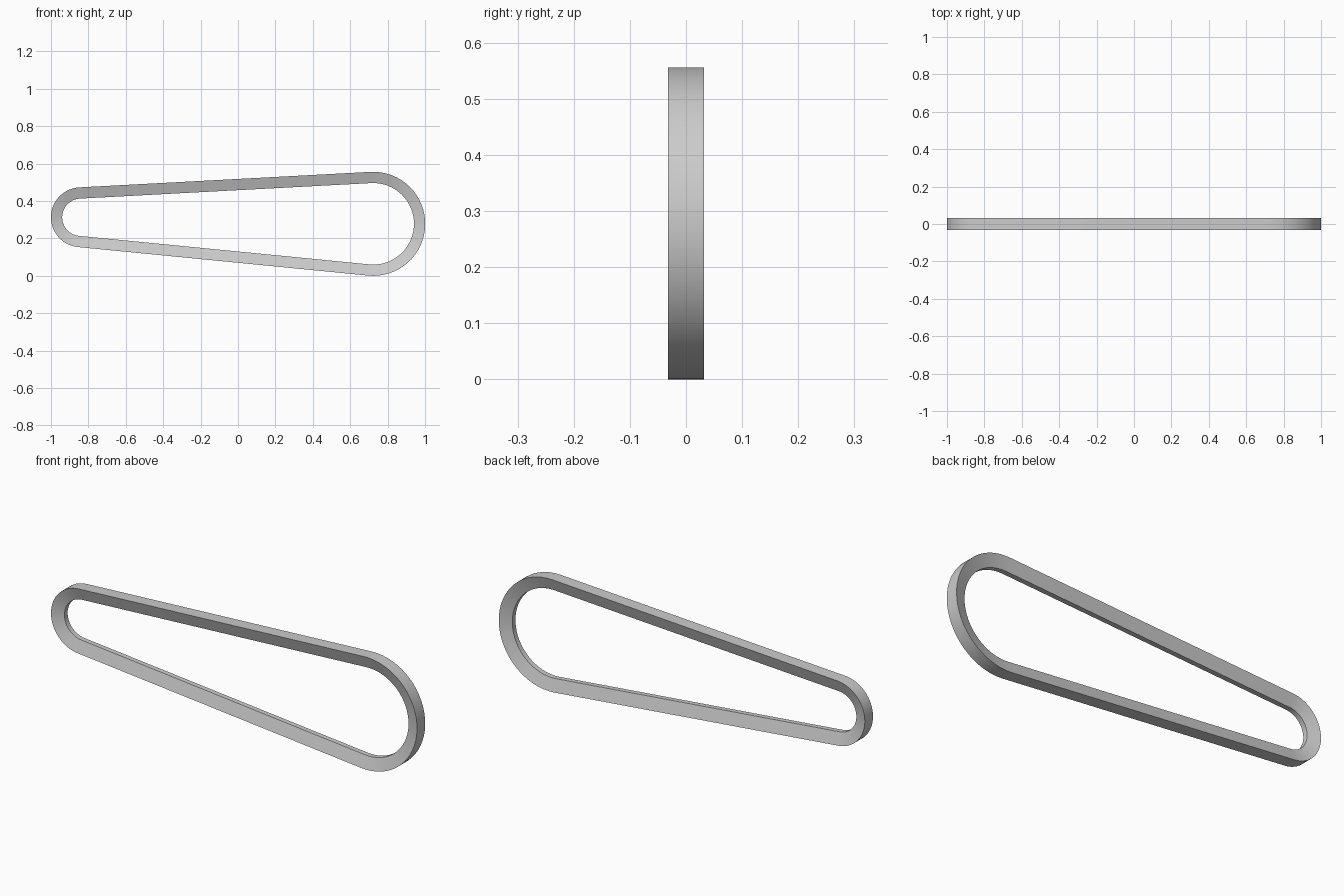
import bpy, bmesh
from math import asin, atan2, cos, sin, hypot, pi, radians

cube = bpy.data.objects.get("Cube")
if cube:
    bpy.data.objects.remove(cube, do_unlink=True)

# Two wheels that the belt wraps: x, z and outer radius
BIG = (0.723, 0.278, 0.278)
SMALL = (-0.84, 0.313, 0.16)
THICK, OUTER_HALF, INNER_HALF = 0.06, 0.032, 0.0125
STEPS = 32

# Angles of the outer tangent lines
dx, dz = BIG[0] - SMALL[0], BIG[1] - SMALL[1]
tilt = atan2(dz, dx)
reach = pi / 2 + asin((BIG[2] - SMALL[2]) / hypot(dx, dz))


def arc(wheel, start, end):
    """Centre and direction for each station along one wheel."""
    for i in range(STEPS + 1):
        a = start + (end - start) * i / STEPS
        yield wheel, cos(a), sin(a)


stations = list(arc(BIG, tilt - reach, tilt + reach))
stations += list(arc(SMALL, tilt + reach, tilt + 2 * pi - reach))

# V-shaped cross-section: wide outside, narrow inside
section = [(0, -OUTER_HALF), (0, OUTER_HALF), (-THICK, INNER_HALF), (-THICK, -INNER_HALF)]

bm = bmesh.new()
rings = [[bm.verts.new((x + (r + depth) * c, y, z + (r + depth) * s))
          for depth, y in section] for (x, z, r), c, s in stations]
for i, ring in enumerate(rings):
    following = rings[(i + 1) % len(rings)]
    for j in range(4):
        k = (j + 1) % 4
        bm.faces.new((ring[j], ring[k], following[k], following[j]))
bmesh.ops.recalc_face_normals(bm, faces=bm.faces[:])

mesh = bpy.data.meshes.new("belt")
bm.to_mesh(mesh)
bm.free()
belt = bpy.data.objects.new("belt", mesh)
bpy.context.collection.objects.link(belt)

# Plain grey rubber
grey = bpy.data.materials.new("grey")
grey.use_nodes = True
grey.diffuse_color = (0.6, 0.6, 0.6, 1)
grey.node_tree.nodes["Principled BSDF"].inputs["Base Color"].default_value = grey.diffuse_color
mesh.materials.append(grey)

bpy.ops.object.select_all(action="DESELECT")
belt.select_set(True)
bpy.context.view_layer.objects.active = belt
bpy.ops.object.shade_smooth_by_angle(angle=radians(30))
